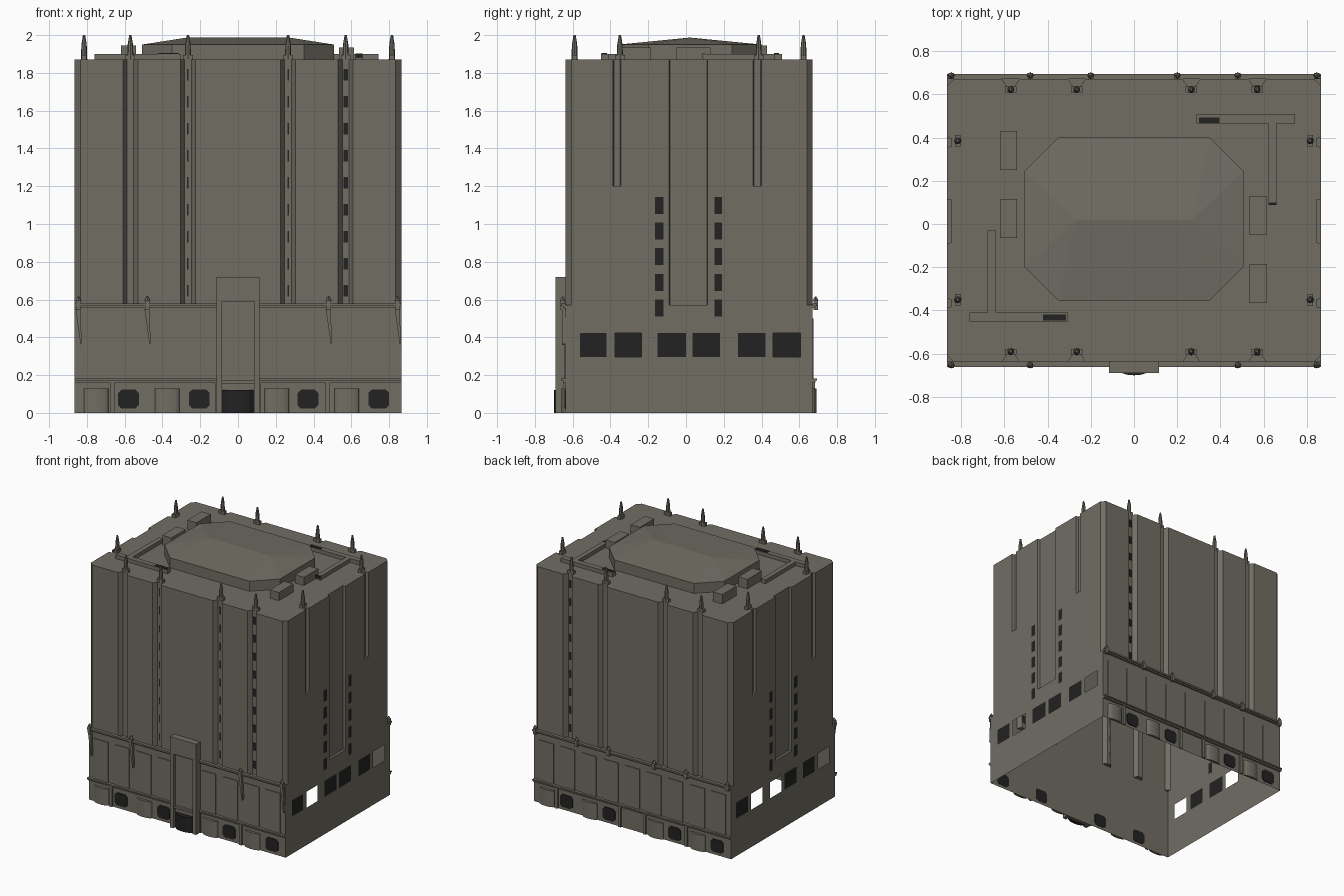
import bpy, bmesh, math
from mathutils import Matrix, Vector

if "Cube" in bpy.data.objects:
    bpy.data.objects.remove(bpy.data.objects["Cube"])

X, YF, YB, ROOF = 0.865, -0.637, 0.67, 1.87
I = Matrix.Identity(4)
MID = Matrix.Translation((0, (YF + YB) / 2, 0))
BACK = MID @ Matrix.Rotation(math.pi, 4, 'Z') @ MID.inverted()   # front facade -> back facade


def material(name, c):
    m = bpy.data.materials.new(name)
    m.diffuse_color = (*c, 1)
    m.use_nodes = True
    m.node_tree.nodes["Principled BSDF"].inputs["Base Color"].default_value = m.diffuse_color
    return m


STONE = material("warm grey stone", (0.165, 0.155, 0.127))
DARK = material("dark glass", (0.016, 0.016, 0.017))


def finish(name, bm, *mats):
    me = bpy.data.meshes.new(name)
    bmesh.ops.recalc_face_normals(bm, faces=bm.faces)
    bm.to_mesh(me)
    bm.free()
    for m in mats:
        me.materials.append(m)
    ob = bpy.data.objects.new(name, me)
    bpy.context.collection.objects.link(ob)
    return ob


def add_prism(bm, pts, lo, hi, M=I, axis='Z'):
    """Extrude a 2D outline along z, or along y for an x-z outline."""
    put = (lambda p, h: (p[0], p[1], h)) if axis == 'Z' else (lambda p, h: (p[0], h, p[1]))
    a = [bm.verts.new(M @ Vector(put(p, lo))) for p in pts]
    b = [bm.verts.new(M @ Vector(put(p, hi))) for p in pts]
    bm.faces.new(a)
    bm.faces.new(b)
    for i in range(len(pts)):
        j = (i + 1) % len(pts)
        bm.faces.new((a[i], a[j], b[j], b[i]))


def add_box(bm, x0, x1, y0, y1, z0, z1, M=I):
    add_prism(bm, [(x0, y0), (x1, y0), (x1, y1), (x0, y1)], z0, z1, M)


def boxes(name, mat, items, M=I):
    bm = bmesh.new()
    for b in items:
        add_box(bm, *b, M)
    return finish(name, bm, mat)


def arc(cx, half, y, depth, n=8):
    """Outline of a shallow bay bulging towards -y."""
    return [(cx - half * math.cos(math.pi * i / n), y - depth * math.sin(math.pi * i / n))
            for i in range(n + 1)]


# Tower shell: one outline whose groove depths change from level to level
GROOVES = (-0.57, -0.265, 0.265, 0.57)


def outline(g, c, s, k):
    front = [(-X + k, YF)]
    for x in GROOVES:
        front += [(x - .04, YF), (x - .018, YF + g), (x + .018, YF + g), (x + .04, YF)]
    front += [(X - k, YF)]
    back = [(x, YB + YF - y) for x, y in reversed(front)]
    right = [(X, YF + k)]
    for y0, y1, d in ((-.387, -.345, s), (-.09, .115, c), (.355, .40, s)):
        right += [(X, y0), (X - d, y0 + .005), (X - d, y1 - .005), (X, y1)]
    right += [(X, YB - k)]
    left = [(-x, y) for x, y in reversed(right)]
    return front + right + back + left


levels = [(0, 0, 0, 0, 0), (.57, 0, 0, 0, 0), (.57, .033, .02, 0, .03), (1.2, .033, .02, 0, .03),
          (1.2, .033, .02, .022, .03), (ROOF, .033, .02, .022, .03)]
bm = bmesh.new()
rings = [[bm.verts.new((x, y, z)) for x, y in outline(*d)] for z, *d in levels]
for a, b in zip(rings, rings[1:]):
    for i in range(len(a)):
        j = (i + 1) % len(a)
        bm.faces.new((a[i], a[j], b[j], b[i]))
bm.faces.new(rings[-1])
bmesh.ops.remove_doubles(bm, verts=bm.verts, dist=1e-5)
bmesh.ops.recalc_face_normals(bm, faces=bm.faces)

# Side windows: cut into the side walls, some of them left open
LARGE = [(-.56, -.42), (-.375, -.235), (-.15, 0), (.035, .18), (.275, .42), (.46, .605)]
windows = [(a, b, .297, .424) for a, b in LARGE]
windows += [(a, b, .51 + .136 * i, .60 + .136 * i) for a, b in ((-.165, -.12), (.15, .19)) for i in range(5)]
ys = {w for a in windows for w in a[:2]}
zs = {w for a in windows for w in a[2:]}
planes = [((0, y, 0), (0, 1, 0)) for y in ys] + [((0, 0, z), (0, 0, 1)) for z in zs]
for co, no in planes:
    bm.normal_update()
    faces = [f for f in bm.faces if abs(f.normal.x) > .95]
    geom = faces + list({e for f in faces for e in f.edges}) + list({v for f in faces for v in f.verts})
    bmesh.ops.bisect_plane(bm, geom=geom, plane_co=co, plane_no=no, dist=1e-6)
bm.normal_update()
OPEN = {(1, 1), (1, 5), (-1, 4), (-1, 3), (-1, 0)}
holes = []
for f in bm.faces:
    if abs(f.normal.x) < .95:
        continue
    c = f.calc_center_median()
    for i, (y0, y1, z0, z1) in enumerate(windows):
        if y0 < c.y < y1 and z0 < c.z < z1:
            f.material_index = 1
            if (1 if c.x > 0 else -1, i) in OPEN:
                holes.append(f)
bmesh.ops.delete(bm, geom=holes, context='FACES')
finish("tower_shell", bm, STONE, DARK)

# Front and back lower facades
BAYS, PANES = (-.75, -.375, .205, .575), (-.58, -.205, .37, .745)
for side, M in (("front", I), ("back", BACK)):
    gap = .1 if side == "front" else 0
    spans = [(-X, -gap), (gap, X)] if gap else [(-X, X)]
    boxes(side + "_ledges", STONE, [(a, b, YF - d, YF, z, z + h) for a, b in spans
          for z, h, d in ((.16, .012, .015), (.172, .01, .024), (.555, .01, .015), (.565, .013, .024))], M)
    cols = [s * x for s in (-1, 1) for x in (.755, .57, .38, .19)] + ([] if gap else [0])
    boxes(side + "_panels", STONE, [(x - .064, x + .064, YF - .006, YF, .182, .50) for x in cols], M)
    boxes(side + "_posts", STONE, [(x - .012, x + .012, YF - .012, YF, 0, .16) for x in (-.665, -.11, .11, .475)], M)
    bm = bmesh.new()
    for x in BAYS:
        add_prism(bm, arc(x, .065, YF, .022), 0, .13, M)
    finish(side + "_round_bays", bm, STONE)
    bm = bmesh.new()
    for x in PANES:
        w, h, k = .055, .05, .018
        add_prism(bm, [(x + sx * a, .073 + sz * b) for sx, sz, a, b in
                       ((-1, -1, w - k, h), (1, -1, w - k, h), (1, -1, w, h - k), (1, 1, w, h - k),
                        (1, 1, w - k, h), (-1, 1, w - k, h), (-1, 1, w, h - k), (-1, -1, w, h - k))],
                  YF - .006, YF + .002, M, 'Y')
    finish(side + "_octagon_windows", bm, DARK)
    # narrow windows at the bottom of the grooves
    slits = [(.57, .012), (-.265, .004), (.265, .004)] if gap else [(-.57, .012)]
    boxes(side + "_groove_windows", DARK, [(x - w, x + w, YF + .030, YF + .034, 1.76 - .143 * i, 1.82 - .143 * i)
          for x, w in slits for i in range(9)], M)
    # small pinnacles on the upper ledge
    bm = bmesh.new()
    for x in (-.845, -.48, .48, .845) + (() if gap else (-.2, .2)):
        add_box(bm, x - .012, x + .012, YF - .028, YF - .004, .545, .595, M)
        bmesh.ops.create_cone(bm, segments=4, radius1=.016, radius2=.004, depth=.02, cap_ends=True,
                              matrix=M @ Matrix.Translation((x, YF - .016, .605)))
        if gap:
            add_prism(bm, [(x - .015, .55), (x + .01, .55), (x + .018, .37), (x + .012, .36)],
                      YF - .02, YF, M, 'Y')
    finish(side + "_ledge_pinnacles", bm, STONE)

# Entrance portal with curved dark doors
boxes("entrance_portal", STONE, [(-.115, -.085, -.69, YF, 0, .72), (.085, .115, -.69, YF, 0, .72),
      (-.085, .085, -.69, YF, .59, .72), (-.085, .085, -.66, YF, 0, .59),
      (-.07, .07, -.667, -.66, .18, .575), (-.085, .085, -.68, -.66, .155, .172)])
bm = bmesh.new()
add_prism(bm, arc(0, .083, -.66, .04), 0, .12)
finish("entrance_doors", bm, DARK)

# Roof pavilion: chamfered drum with a low hipped cap
x, y0, y1, k = .507, -.355, .40, .157
drum = [(-x + k, y0), (x - k, y0), (x, y0 + k), (x, y1 - k), (x - k, y1), (-x + k, y1), (-x, y1 - k), (-x, y0 + k)]
bm = bmesh.new()
low = [bm.verts.new((*p, ROOF)) for p in drum]
top = [bm.verts.new((*p, 1.95)) for p in drum]
for i in range(8):
    bm.faces.new((low[i], low[i - 1], top[i - 1], top[i]))
rl, rr = bm.verts.new((-.27, .02, 1.987)), bm.verts.new((.27, .02, 1.987))
bm.faces.new((top[0], top[1], rr, rl))
bm.faces.new((top[4], top[5], rl, rr))
for i, r in ((1, rr), (2, rr), (3, rr), (5, rl), (6, rl), (7, rl)):
    bm.faces.new((top[i], top[(i + 1) % 8], r))
finish("roof_pavilion", bm, STONE)

# Roof equipment boxes and ducts
boxes("roof_units", STONE, [(-.62, -.54, .25, .43, ROOF, 1.945), (-.62, -.54, -.065, .115, ROOF, 1.945),
      (.535, .615, -.05, .13, ROOF, 1.935), (.535, .615, -.365, -.185, ROOF, 1.935)])
boxes("roof_ducts", STONE, [(.29, .745, .465, .508, ROOF, 1.9), (.622, .66, .09, .465, ROOF, 1.9),
      (-.76, -.305, -.45, -.41, ROOF, 1.9), (-.677, -.638, -.41, -.03, ROOF, 1.9)])
boxes("duct_vents", DARK, [(.30, .395, .467, .492, 1.897, 1.904), (-.42, -.315, -.447, -.418, 1.897, 1.904),
      (.622, .66, .087, .1, 1.88, 1.902)])

# Roof spires above every groove
spots = [(x, y, 0) for x in GROOVES for y in (-.59, .622)]
spots += [(sx * .815, y, 1) for sx in (-1, 1) for y in (-.35, .385)]
bm = bmesh.new()
for x, y, turned in spots:
    a, b = (.013, .026) if turned else (.026, .013)
    add_box(bm, x - a, x + a, y - b, y + b, ROOF, 1.895)
    for r1, r2, z0, z1 in ((.017, .014, 1.87, 1.95), (.014, .006, 1.95, 2.0)):
        bmesh.ops.create_cone(bm, segments=8, radius1=r1, radius2=r2, depth=z1 - z0, cap_ends=True,
                              matrix=Matrix.Translation((x, y, (z0 + z1) / 2)))
finish("roof_spires", bm, STONE)
